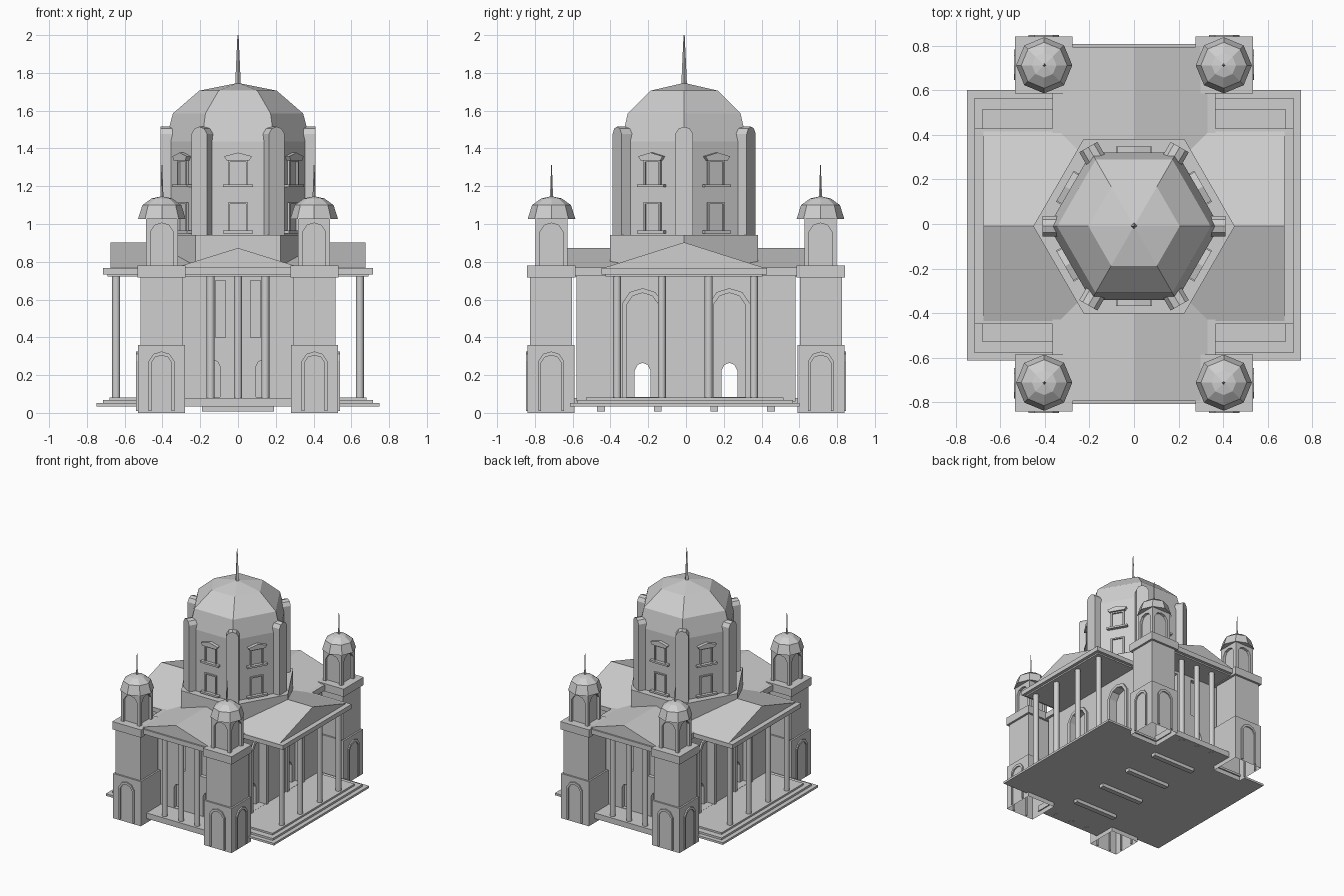
import bpy
import bmesh
from math import radians, sin, cos, pi
from mathutils import Matrix, Vector

old = bpy.data.objects.get("Cube")
if old:
    bpy.data.objects.remove(old, do_unlink=True)

GREY = (0.62, 0.62, 0.62, 1)
stone = bpy.data.materials.new("grey_stone")
stone.use_nodes = True
stone.diffuse_color = GREY
stone.node_tree.nodes["Principled BSDF"].inputs["Base Color"].default_value = GREY


def add(name, verts, faces):
    mesh = bpy.data.meshes.new(name)
    mesh.from_pydata(verts, [], faces)
    bm = bmesh.new()
    bm.from_mesh(mesh)
    bmesh.ops.recalc_face_normals(bm, faces=bm.faces)
    bm.to_mesh(mesh)
    bm.free()
    mesh.materials.append(stone)
    obj = bpy.data.objects.new(name, mesh)
    bpy.context.collection.objects.link(obj)
    return obj


def prism(name, profile, out, thick, angle=0, centre=(0, 0)):
    """Upright (u, z) profile facing -y at distance out, turned about z."""
    turn = Matrix.Translation((*centre, 0)) @ Matrix.Rotation(radians(angle), 4, 'Z')
    n = len(profile)
    verts = [turn @ Vector((u, y, z)) for y in (-out, thick - out) for u, z in profile]
    sides = [(i, (i + 1) % n, n + (i + 1) % n, n + i) for i in range(n)]
    return add(name, verts, [tuple(range(n)), tuple(range(n, 2 * n))] + sides)


def rect(w, z0, z1):
    return [(-w, z0), (-w, z1), (w, z1), (w, z0)]


def box(name, hx, hy, z0, z1, centre=(0, 0)):
    return prism(name, rect(hx, z0, z1), hy, 2 * hy, 0, centre)


def arch(w, z0, top, rise=0.75):
    spring, knee = top - rise * w, top - rise * w * 0.25
    return [(-w, z0), (-w, spring), (-0.62 * w, knee), (0, top),
            (0.62 * w, knee), (w, spring), (w, z0)]


def lathe(name, n, rings, centre=(0, 0)):
    """Faceted body with a corner on +x; a zero radius closes to a tip."""
    verts, loops, faces = [], [], []
    for r, z in rings:
        count = n if r else 1
        loops.append(list(range(len(verts), len(verts) + count)) * (n // count))
        verts += [(centre[0] + r * cos(2 * pi * i / n),
                   centre[1] + r * sin(2 * pi * i / n), z) for i in range(count)]
    for a, b in zip(loops, loops[1:]):
        for i in range(n):
            j = (i + 1) % n
            faces.append(tuple(dict.fromkeys((a[i], a[j], b[j], b[i]))))
    faces += [tuple(k) for k in (loops[0], loops[-1]) if len(set(k)) > 2]
    return add(name, verts, faces)


def column(name, x, y, z0):
    obj = lathe(name, 16, [(0.021, z0), (0.021, 0.727)], (x, y))
    for p in obj.data.polygons:
        p.use_smooth = len(p.vertices) == 4
    obj.data.set_sharp_from_angle(angle=radians(40))


# Stepped platform
for i, (hx, hy, z0, z1) in enumerate([(0.75, 0.607, 0.035, 0.052),
                                      (0.715, 0.572, 0.052, 0.068),
                                      (0.68, 0.523, 0.068, 0.082)]):
    box(f"platform_step_{i}", hx, hy, z0, z1, (0, -0.006))
box("entrance_floor", 0.29, 0.765, 0.035, 0.08)
for y in (-0.45, -0.15, 0.15, 0.45):
    box("foundation_bar", 0.19, 0.02, 0.008, 0.036, (0, y))

# Main body with through passages, niches, doors and tall windows
body = box("main_body", 0.345, 0.58, 0.06, 0.73)
cutters = []
for y in (-0.23, 0.23):
    cutters.append(prism("passage_cutter", arch(0.043, 0.083, 0.265, 1), 1, 2, 90, (0, y)))
    for angle in (90, -90):
        cutters.append(prism("niche_cutter", arch(0.085, 0.083, 0.635), 0.4, 0.11, angle, (0, y)))
for angle in (0, 180):
    for x in (-0.13, 0.13):
        cutters.append(prism("door_cutter", arch(0.036, 0.083, 0.28, 1), 0.65, 0.1, angle, (x, 0)))
    for x in (-0.092, 0.092):
        cutters.append(prism("window_cutter", rect(0.027, 0.4, 0.7), 0.65, 0.1, angle, (x, 0)))
for cutter in cutters:
    cutter.hide_render = True
    mod = body.modifiers.new(cutter.name, 'BOOLEAN')
    mod.object = cutter
    mod.solver = 'EXACT'
bpy.context.view_layer.update()
baked = bpy.data.meshes.new_from_object(body.evaluated_get(bpy.context.evaluated_depsgraph_get()))
body.modifiers.clear()
body.data = baked
for cutter in cutters:
    bpy.data.objects.remove(cutter, do_unlink=True)

# Niche surrounds on the side walls
for angle in (90, -90):
    for y in (-0.23, 0.23):
        ring = arch(0.11, 0.08, 0.66) + arch(0.085, 0.08, 0.635)[::-1]
        prism("niche_surround", ring, 0.358, 0.03, angle, (0, y))

# Cornices and crossing gable roofs
MID = (0, -0.01)
box("body_cornice", 0.365, 0.6, 0.725, 0.77)
box("side_portico_lower_cornice", 0.69, 0.415, 0.722, 0.735, MID)
box("side_portico_cornice", 0.715, 0.438, 0.733, 0.768, MID)
box("end_portico_lower_cornice", 0.285, 0.785, 0.722, 0.735)
box("end_portico_cornice", 0.29, 0.808, 0.733, 0.772)
prism("side_gable_roof", [(-0.425, 0.768), (0, 0.903), (0.425, 0.768)], 0.675, 1.35, 90, MID)
prism("end_gable_roof", [(-0.33, 0.77), (0, 0.873), (0.33, 0.77)], 0.795, 1.59)

# Portico columns
for side in (-1, 1):
    for y in (-0.365, -0.128, 0.12, 0.36):
        column("side_column", side * 0.645, y, 0.08)
    for x in (-0.145, 0, 0.145):
        column("end_column", x, side * 0.725, 0.033)

# Corner towers with bell chambers and small domes
for sx in (-1, 1):
    for sy in (-1, 1):
        c = (sx * 0.405, sy * 0.714)
        base = box("tower_base", 0.124, 0.124, 0, 0.36, c)
        bm = bmesh.new()
        bm.from_mesh(base.data)
        floor = [f for f in bm.faces if f.normal.z < -0.9]
        bmesh.ops.delete(bm, geom=floor, context='FACES')
        bm.to_mesh(base.data)
        bm.free()
        box("tower_shaft", 0.111, 0.111, 0.36, 0.72, c)
        box("tower_cap", 0.128, 0.128, 0.717, 0.78, c)
        for angle in (0 if sy < 0 else 180, 90 * sx):
            ring = arch(0.068, 0.01, 0.325) + arch(0.054, 0.01, 0.305)[::-1]
            prism("tower_door_surround", ring, 0.134, 0.02, angle, c)
        b = (sx * 0.403, sy * 0.712)
        box("bell_core", 0.062, 0.062, 0.78, 1.03, b)
        for angle in (0, 90, 180, 270):
            opening = arch(0.06, 0.78, 1.005)
            panel = opening + [(0.084, 0.78), (0.084, 1.035), (-0.084, 1.035), (-0.084, 0.78)]
            prism("bell_arch", panel, 0.085, 0.02, angle, b)
        lathe("small_dome", 8, [(0.126, 1.027), (0.122, 1.04), (0.103, 1.1),
                                (0.055, 1.135), (0, 1.147)], b)
        lathe("small_spire", 4, [(0.009, 1.13), (0.006, 1.2), (0.002, 1.312)], b)

# Six-sided drum and main dome
lathe("drum_base", 6, [(0.452, 0.74), (0.452, 0.943)], MID)
lathe("drum", 6, [(0.383, 0.94), (0.383, 1.437)], MID)
lathe("main_dome", 6, [(0.383, 1.437), (0.345, 1.585), (0.205, 1.706), (0, 1.747)], MID)
lathe("main_spire", 4, [(0.015, 1.735), (0.01, 1.85), (0.003, 2.0)], MID)

# Rounded buttresses on the drum corners and windows on its faces
for k in range(6):
    prism("drum_buttress", arch(0.047, 0.943, 1.515, 0.8), 0.41, 0.08, 30 + 60 * k, MID)
    a, face = 60 * k, 0.332
    for z0, z1 in ((0.965, 1.115), (1.21, 1.337)):
        outer, inner = rect(0.052, z0, z1), rect(0.042, z0, z1 - 0.01)
        prism("window_surround", outer + inner[::-1], face + 0.012, 0.02, a, MID)
        prism("window_sill", rect(0.08, z0 - 0.015, z0), face + 0.026, 0.035, a, MID)
    hood = [(-0.06, 1.337), (-0.075, 1.358), (0, 1.378), (0.075, 1.358), (0.06, 1.337)]
    prism("window_hood", hood, face + 0.026, 0.035, a, MID)
